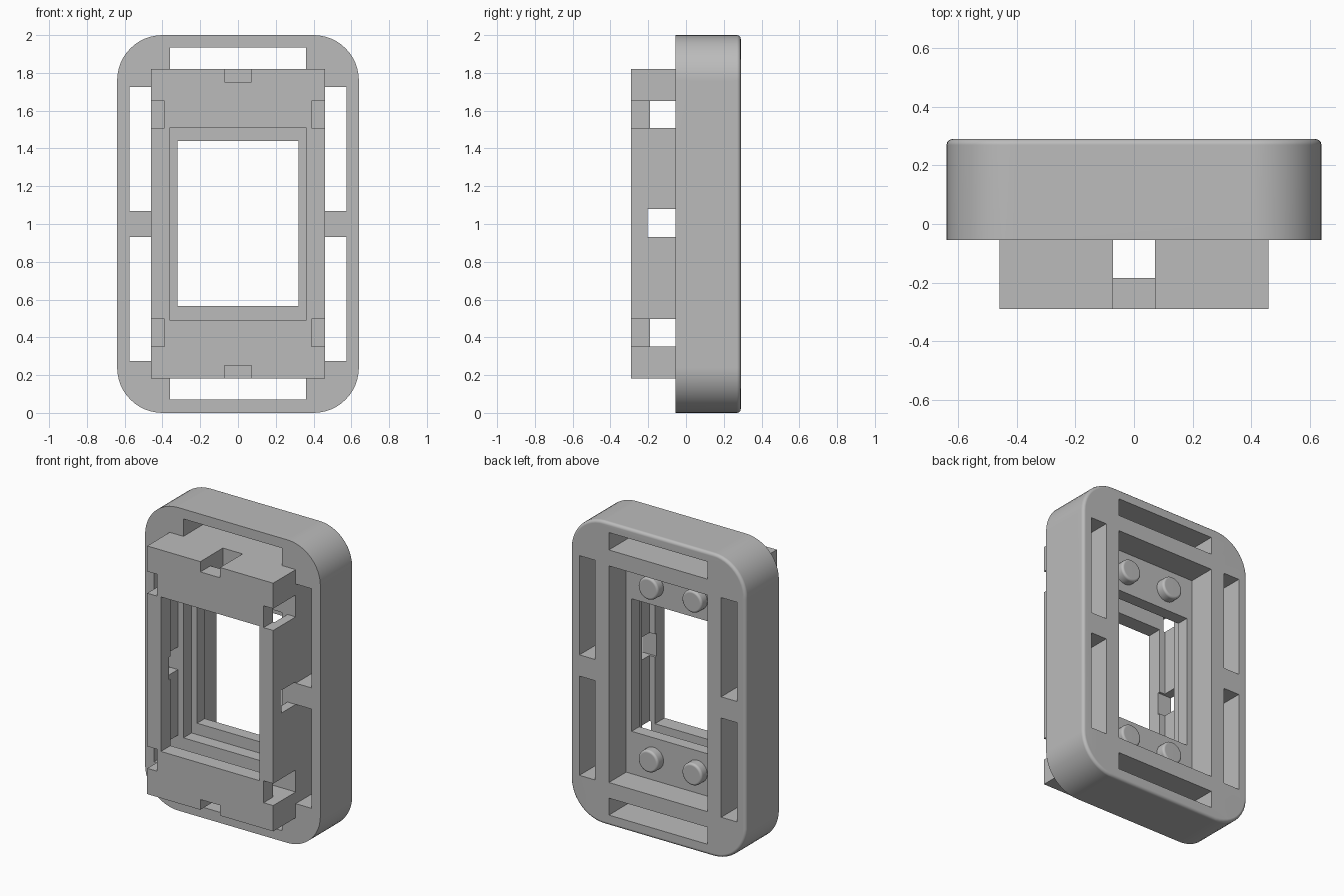
import bpy, bmesh, math
from mathutils import Matrix

if "Cube" in bpy.data.objects:
    bpy.data.objects.remove(bpy.data.objects["Cube"])

grey = bpy.data.materials.new("plain grey")
grey.diffuse_color = (0.5, 0.5, 0.5, 1)
grey.use_nodes = True
grey.node_tree.nodes["Principled BSDF"].inputs["Base Color"].default_value = grey.diffuse_color


def add_object(name, bm):
    bmesh.ops.recalc_face_normals(bm, faces=bm.faces)
    mesh = bpy.data.meshes.new(name)
    bm.to_mesh(mesh)
    bm.free()
    mesh.materials.append(grey)
    obj = bpy.data.objects.new(name, mesh)
    bpy.context.collection.objects.link(obj)
    return obj


def box(name, x0, x1, y0, y1, z0, z1):
    bm = bmesh.new()
    bmesh.ops.create_cube(bm, size=1)
    for v in bm.verts:
        v.co.x = x1 if v.co.x > 0 else x0
        v.co.y = y1 if v.co.y > 0 else y0
        v.co.z = z1 if v.co.z > 0 else z0
    return add_object(name, bm)


def cut(target, *bounds):
    """Subtract a box from the target and remove the cutter."""
    cutter = box("cutter", *bounds)
    cutter.hide_render = True
    mod = target.modifiers.new("cut", 'BOOLEAN')
    mod.operation = 'DIFFERENCE'
    mod.solver = 'EXACT'
    mod.object = cutter
    bpy.context.view_layer.objects.active = target
    bpy.ops.object.modifier_apply(modifier=mod.name)
    bpy.data.objects.remove(cutter)


def smooth(obj):
    bpy.ops.object.select_all(action='DESELECT')
    obj.select_set(True)
    bpy.context.view_layer.objects.active = obj
    bpy.ops.object.shade_smooth_by_angle(angle=math.radians(35))
    mod = obj.modifiers.new("flat faces stay flat", 'WEIGHTED_NORMAL')
    mod.keep_sharp = True


FRONT, MID, BACK = -0.29, -0.055, 0.29

# Rounded outer frame with a softened back rim
bm = bmesh.new()
radius, steps = 0.24, 12
verts = []
for cx, cz, start in ((0.40, 1.76, 0), (-0.40, 1.76, 90), (-0.40, 0.24, 180), (0.40, 0.24, 270)):
    for i in range(steps + 1):
        a = math.radians(start + 90 * i / steps)
        verts.append(bm.verts.new((cx + radius * math.cos(a), MID, cz + radius * math.sin(a))))
face = bm.faces.new(verts)
ext = bmesh.ops.extrude_face_region(bm, geom=[face])
for v in [g for g in ext["geom"] if isinstance(g, bmesh.types.BMVert)]:
    v.co.y = BACK
rim = [e for e in bm.edges if all(v.co.y > 0.28 for v in e.verts)]
bmesh.ops.bevel(bm, geom=rim, offset=0.02, segments=3, profile=0.5, affect='EDGES')
frame = add_object("outer_frame", bm)

# Slots around the frame
for s in (-1, 1):
    x0, x1 = sorted((s * 0.46, s * 0.575))
    for z0, z1 in ((0.275, 0.93), (1.07, 1.725)):
        cut(frame, x0, x1, -0.2, 0.4, z0, z1)
for z0, z1 in ((0.07, 0.182), (1.82, 1.935)):
    cut(frame, -0.36, 0.36, -0.2, 0.4, z0, z1)

# Stepped opening: front pocket, back pocket, window
cut(frame, -0.36, 0.36, -0.2, 0.03, 0.49, 1.51)
cut(frame, -0.36, 0.36, 0.11, 0.4, 0.285, 1.715)
cut(frame, -0.32, 0.32, -0.3, 0.4, 0.565, 1.44)
smooth(frame)

# Raised front block with opening and undercut groove
core = box("front_block", -0.46, 0.46, FRONT, MID, 0.182, 1.82)
cut(core, -0.36, 0.36, -0.4, 0.1, 0.49, 1.51)
cut(core, -0.40, 0.40, -0.19, 0.1, 0.455, 1.545)

# Channels running across and up through the block
for z0, z1, y in ((0.352, 0.497, -0.19), (0.93, 1.08, -0.205), (1.508, 1.652, -0.19)):
    cut(core, -0.6, 0.6, y, 0.1, z0, z1)
cut(core, -0.072, 0.072, -0.185, 0.1, 0.0, 2.0)

# Notches in the front layer at the channel ends
for s in (-1, 1):
    x0, x1 = sorted((s * 0.39, s * 0.6))
    for z0, z1 in ((0.352, 0.497), (1.508, 1.652)):
        cut(core, x0, x1, -0.4, -0.1, z0, z1)
for z0, z1 in ((0.0, 0.25), (1.752, 2.0)):
    cut(core, -0.072, 0.072, -0.4, -0.1, z0, z1)

# Round pegs on the back shelf
for x in (-0.16, 0.16):
    for z in (0.43, 1.57):
        bm = bmesh.new()
        bmesh.ops.create_cone(bm, cap_ends=True, segments=32, radius1=0.073, radius2=0.073, depth=0.065)
        tip = [e for e in bm.edges if all(v.co.z < 0 for v in e.verts)]
        bmesh.ops.bevel(bm, geom=tip, offset=0.015, segments=3, profile=0.5, affect='EDGES')
        bmesh.ops.transform(bm, verts=bm.verts,
                            matrix=Matrix.Translation((x, 0.138, z)) @ Matrix.Rotation(math.pi / 2, 4, 'X'))
        smooth(add_object("back_peg", bm))
